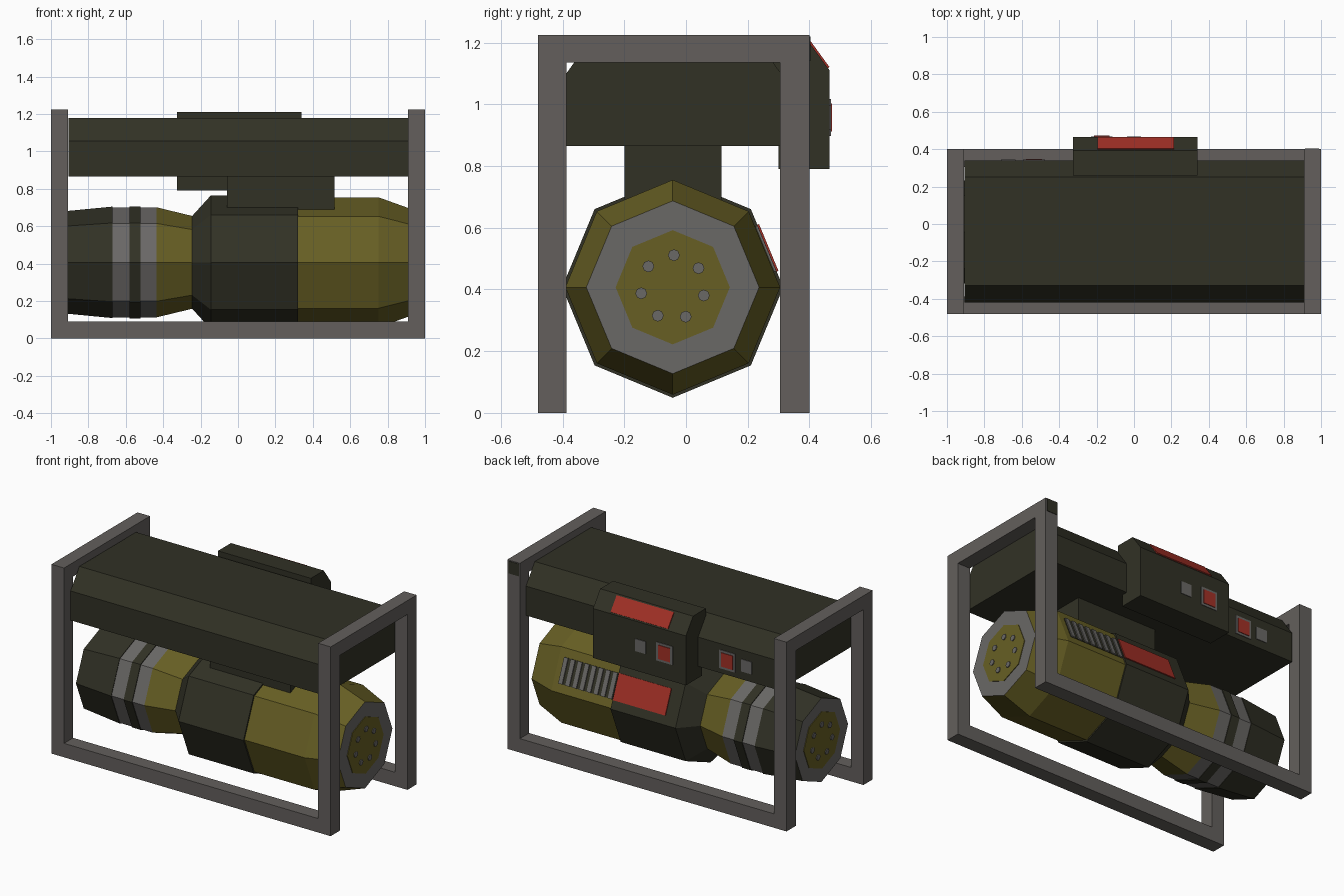
import bpy, bmesh, math
from mathutils import Vector

if "Cube" in bpy.data.objects:
    bpy.data.objects.remove(bpy.data.objects["Cube"])


def mat(name, rgb):
    m = bpy.data.materials.new(name)
    lin = [((c / 255 + 0.055) / 1.055) ** 2.4 for c in rgb]
    m.diffuse_color = (*lin, 1)
    m.use_nodes = True
    m.node_tree.nodes["Principled BSDF"].inputs["Base Color"].default_value = m.diffuse_color
    return m


FRAME = mat("frame_grey", (99, 95, 92))
RING = mat("ring_grey", (106, 104, 102))
DARK = mat("dark_green", (49, 49, 37))
OLIVE = mat("olive", (103, 95, 36))
RED = mat("signal_red", (162, 48, 38))


def finish(name, bm, mats):
    bmesh.ops.recalc_face_normals(bm, faces=bm.faces)
    me = bpy.data.meshes.new(name)
    bm.to_mesh(me)
    bm.free()
    for m in mats:
        me.materials.append(m)
    ob = bpy.data.objects.new(name, me)
    bpy.context.collection.objects.link(ob)
    return ob


def box(name, x, y, z, m):
    return prism(name, [(y[0], z[0]), (y[1], z[0]), (y[1], z[1]), (y[0], z[1])], x[0], x[1], m)


def prism(name, pts, x0, x1, m):
    """Extrude a y-z profile along x."""
    bm = bmesh.new()
    a = [bm.verts.new((x0, *p)) for p in pts]
    b = [bm.verts.new((x1, *p)) for p in pts]
    bm.faces.new(a)
    bm.faces.new(b)
    for i in range(len(pts)):
        j = (i + 1) % len(pts)
        bm.faces.new((a[i], a[j], b[j], b[i]))
    return finish(name, bm, [m])


def plate(name, x0, x1, p, q, m, t=0.006):
    """Thin plate lying on the surface line p-q (y, z), facing +y."""
    d = Vector((q[0] - p[0], q[1] - p[1])).normalized()
    n = Vector((d.y, -d.x)) * t
    p, q = Vector(p), Vector(q)
    return prism(name, [p - n * .3, q - n * .3, q + n, p + n], x0, x1, m)


def ring_pts(r, n=8):
    return [(CY + r * math.cos(2 * math.pi * i / n), CZ + r * math.sin(2 * math.pi * i / n)) for i in range(n)]


CY, CZ = -0.043, 0.407

# Frame: end hoops joined by two bottom rails
T = 0.09
for side, (xa, xb) in (("left", (-1, -0.91)), ("right", (0.91, 1))):
    box(f"{side}_front_post", (xa, xb), (-0.48, -0.387), (0, 1.135), FRAME)
    box(f"{side}_back_post", (xa, xb), (0.305, 0.4), (0, 1.135), FRAME)
    box(f"{side}_top_bar", (xa, xb), (-0.48, 0.4), (1.135, 1.225), FRAME)
box("front_rail", (-0.91, 0.91), (-0.48, -0.387), (0, T), FRAME)
box("back_rail", (-0.91, 0.91), (0.305, 0.4), (0, T), FRAME)
plate("post_corner_patch", 0.915, 0.99, (0.4, 1.14), (0.4, 1.22), DARK, 0.003)

# Upper housing, neck and rear control box
prism("upper_housing", [(-0.42, 0.865), (0.34, 0.865), (0.34, 1.055), (0.25, 1.18),
                        (-0.33, 1.18), (-0.42, 1.055)], -0.905, 0.908, DARK)
box("neck", (-0.06, 0.515), (-0.2, 0.115), (0.69, 0.87), DARK)
prism("control_box", [(0.3, 0.79), (0.465, 0.79), (0.465, 1.11), (0.392, 1.21),
                      (0.26, 1.21), (0.26, 0.87), (0.3, 0.87)], -0.325, 0.34, DARK)
plate("control_box_red_strip", -0.195, 0.215, (0.46, 1.117), (0.398, 1.202), RED)

# Indicator lamps and small buttons
for i, (y, xl, xb) in enumerate(((0.465, -0.173, 0.0), (0.34, -0.535, -0.672))):
    z = 0.957
    plate(f"lamp_frame_{i}", xl - .058, xl + .058, (y, z - .06), (y, z + .06), RING, 0.004)
    plate(f"lamp_{i}", xl - .042, xl + .042, (y, z - .045), (y, z + .045), RED, 0.008)
    plate(f"button_{i}", xb - .038, xb + .038, (y, z - .04), (y, z + .04), RING, 0.004)

# Octagonal barrel: (x, radius, material of the segment that follows)
stations = [(-0.94, .272, 0), (-0.67, .298, 0), (-0.67, .294, 1), (-0.58, .294, 0),
            (-0.58, .299, 0), (-0.52, .299, 0), (-0.52, .294, 1), (-0.435, .294, 2),
            (-0.245, .248, 0), (-0.145, .358, 0), (0.32, .358, 0), (0.32, .348, 2),
            (0.75, .348, 2), (0.94, .28, 1)]
bm = bmesh.new()
rings = [[bm.verts.new((x, *p)) for p in ring_pts(r)] for x, r, _ in stations]
for k in range(len(rings) - 1):
    for i in range(8):
        j = (i + 1) % 8
        f = bm.faces.new((rings[k][i], rings[k][j], rings[k + 1][j], rings[k + 1][i]))
        f.material_index = stations[k][2]
for end in (rings[0], rings[-1]):
    bm.faces.new(end).material_index = 1
finish("barrel", bm, [DARK, RING, OLIVE])

# End caps with seven bolt dots
for side, s in (("left", -1), ("right", 1)):
    prism(f"{side}_cap_plate", ring_pts(0.185), s * 0.938, s * 0.944, OLIVE)
    for i in range(7):
        a = math.radians(88 + i * 360 / 7)
        cy, cz = CY + 0.104 * math.cos(a), CZ + 0.104 * math.sin(a)
        dot = [(cy + 0.019 * math.cos(k * math.pi / 4), cz + 0.019 * math.sin(k * math.pi / 4)) for k in range(8)]
        prism(f"{side}_cap_dot_{i}", dot, s * 0.943, s * 0.949, RING)


# Red panel and vent on the upper back facet of the barrel
def facet(r, f):
    a, b = ring_pts(r)[:2]
    return (a[0] + (b[0] - a[0]) * f, a[1] + (b[1] - a[1]) * f)


plate("barrel_red_panel", -0.06, 0.315, facet(.358, .2), facet(.358, .8), RED)
plate("vent_back", 0.325, 0.715, facet(.348, .2), facet(.348, .8), DARK, 0.003)
for i in range(8):
    x = 0.328 + i * 0.0507
    plate(f"vent_slat_{i}", x, x + 0.028, facet(.348, .2), facet(.348, .8), RING, 0.009)
